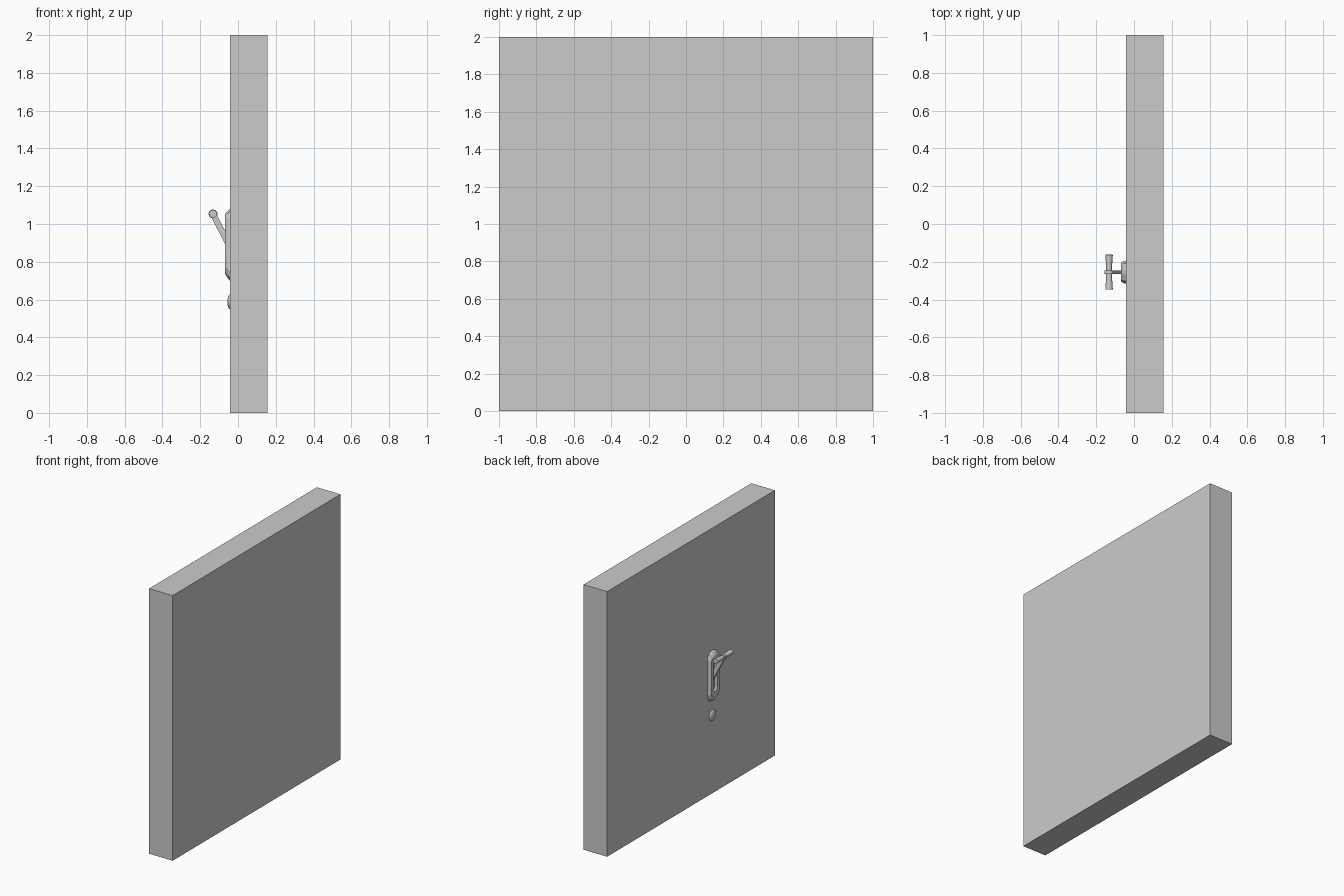
import bpy, bmesh, math
from mathutils import Vector, Matrix

if "Cube" in bpy.data.objects:
    bpy.data.objects.remove(bpy.data.objects["Cube"])

YC = -0.255   # lever centre line
WALL = -0.042  # wall face carrying the lever


def finish(name, bm, smooth=False):
    bmesh.ops.recalc_face_normals(bm, faces=bm.faces)
    me = bpy.data.meshes.new(name)
    bm.to_mesh(me)
    bm.free()
    ob = bpy.data.objects.new(name, me)
    bpy.context.collection.objects.link(ob)
    if smooth:
        bpy.context.view_layer.objects.active = ob
        ob.select_set(True)
        bpy.ops.object.shade_smooth_by_angle(angle=math.radians(35))
        ob.select_set(False)
    return ob


def box(name, size, loc, rot=Matrix()):
    bm = bmesh.new()
    bmesh.ops.create_cube(bm, size=1, matrix=Matrix.Translation(loc) @ rot @ Matrix.Diagonal((*size, 1)))
    return finish(name, bm)


def outline(x, w, z0, z1):
    """Upright slot outline with rounded ends, half width w."""
    pts = []
    r = w * 0.8
    for cy, cz, a0 in ((w - r, z1 - r, 0), (r - w, z1 - r, 90),
                       (r - w, z0 + r, 180), (w - r, z0 + r, 270)):
        for a in (0, 45, 90):
            t = math.radians(a0 + a)
            pts.append((x, YC + cy + r * math.cos(t), cz + r * math.sin(t)))
    return pts


def loft(name, rings, closed=False, smooth=False):
    bm = bmesh.new()
    vs = [[bm.verts.new(p) for p in r] for r in rings]
    n = len(vs[0])
    for a, b in zip(vs, vs[1:]):
        for i in range(n):
            bm.faces.new((a[i], a[(i + 1) % n], b[(i + 1) % n], b[i]))
    if closed:
        bm.faces.new(vs[0])
        bm.faces.new(vs[-1])
    return finish(name, bm, smooth)


# Wall slab
box("wall", (0.155 - WALL, 2, 2), ((0.155 + WALL) / 2, 0, 1))

# Bevelled mounting plate with a central slot
loft("lever_plate", [
    outline(WALL, 0.061, 0.70, 1.08),
    outline(-0.056, 0.058, 0.715, 1.068),
    outline(-0.068, 0.050, 0.735, 1.05),
    outline(-0.068, 0.022, 0.775, 1.01),
    outline(WALL - 0.002, 0.020, 0.777, 1.008)])

# Lever arm leaning up out of the slot
a, b = Vector((-0.03, YC, 0.855)), Vector((-0.132, YC, 1.052))
d = b - a
box("lever_arm", (0.032, 0.02, d.length), (a + b) / 2,
    Matrix.Rotation(math.atan2(d.x, d.z), 4, 'Y'))

# Crossbar grip, slightly waisted, with a hub at its middle
def circle(y, r, n=12):
    return [(-0.132 + r * math.cos(2 * math.pi * i / n), y,
             1.053 + r * math.sin(2 * math.pi * i / n)) for i in range(n)]

loft("grip", [circle(YC + y, r) for y, r in (
    (-0.093, 0.014), (-0.092, 0.020), (-0.05, 0.017), (-0.012, 0.015),
    (0.012, 0.015), (0.05, 0.017), (0.092, 0.020), (0.093, 0.014))], True, True)
loft("grip_hub", [circle(YC - 0.010, 0.024), circle(YC + 0.010, 0.024)], True, True)

# Domed indicator lamp below the plate
bm = bmesh.new()
bmesh.ops.create_uvsphere(bm, u_segments=16, v_segments=10, radius=1)
bmesh.ops.bisect_plane(bm, geom=bm.verts[:] + bm.edges[:] + bm.faces[:],
                       plane_co=(0, 0, 0), plane_no=(1, 0, 0), clear_outer=True)
bm.transform(Matrix.Translation((WALL, YC, 0.588)) @ Matrix.Diagonal((0.014, 0.04, 0.04, 1)))
finish("indicator_lamp", bm, True)
